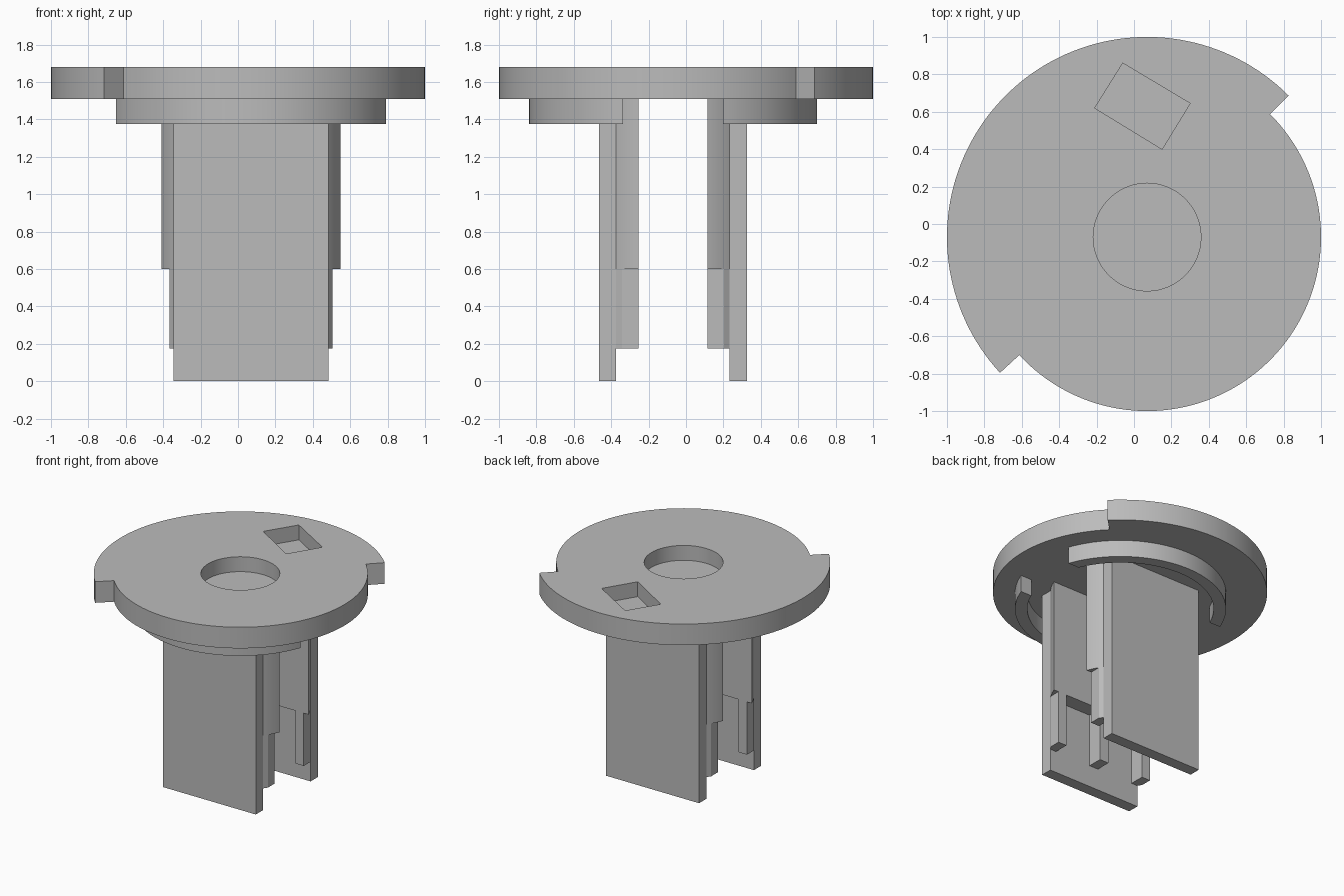
import bpy, bmesh
from math import sin, cos, radians, sqrt, asin, degrees

cube = bpy.data.objects.get("Cube")
if cube:
    bpy.data.objects.remove(cube, do_unlink=True)

CX, CY = 0.07, -0.07          # turning axis of the part
TOP, UNDER = 1.68, 1.51       # cap faces

grey = bpy.data.materials.new("plain grey")
grey.use_nodes = True
colour = (0.5, 0.5, 0.5, 1)
grey.diffuse_color = colour
grey.node_tree.nodes["Principled BSDF"].inputs["Base Color"].default_value = colour


def arc(r, a0, a1, steps):
    """Points on an arc about the axis, angles in degrees."""
    angles = [radians(a0 + (a1 - a0) * i / steps) for i in range(steps + 1)]
    return [(r * cos(a), r * sin(a)) for a in angles]


def prism(name, outline, z0, z1):
    """Extrude a flat outline, given about the axis, from z0 to z1."""
    bm = bmesh.new()
    face = bm.faces.new([bm.verts.new((CX + x, CY + y, z0)) for x, y in outline])
    new = bmesh.ops.extrude_face_region(bm, geom=[face])["geom"]
    bmesh.ops.translate(bm, vec=(0, 0, z1 - z0),
                        verts=[v for v in new if isinstance(v, bmesh.types.BMVert)])
    bmesh.ops.recalc_face_normals(bm, faces=bm.faces)
    mesh = bpy.data.meshes.new(name)
    bm.to_mesh(mesh)
    bm.free()
    mesh.materials.append(grey)
    obj = bpy.data.objects.new(name, mesh)
    bpy.context.collection.objects.link(obj)
    return obj


def activate(obj):
    bpy.ops.object.select_all(action='DESELECT')
    obj.select_set(True)
    bpy.context.view_layer.objects.active = obj


def smooth(obj):
    activate(obj)
    bpy.ops.object.shade_smooth_by_angle(angle=radians(25))


def cut(obj, cutter):
    cutter.hide_render = True
    mod = obj.modifiers.new("pocket", 'BOOLEAN')
    mod.operation, mod.solver, mod.object = 'DIFFERENCE', 'EXACT', cutter
    activate(obj)
    bpy.ops.object.modifier_apply(modifier=mod.name)
    bpy.data.objects.remove(cutter, do_unlink=True)


# Cap: two half discs of different radius, with round and square blind pockets
cap = prism("cap", arc(1.07, 45, 222.7, 80) + arc(0.93, 222.7, 405, 80), UNDER, TOP)
cut(cap, prism("round_pocket", arc(0.288, 0, 354, 59), TOP - 0.12, TOP + 0.1))
corners = [(-0.21, 0.62), (0.15, 0.40), (0.30, 0.645), (-0.06, 0.86)]
cut(cap, prism("square_pocket", [(x - CX, y - CY) for x, y in corners],
               TOP - 0.12, TOP + 0.1))
smooth(cap)

# Leg dimensions measured outward from the axis
INNER, PLATE_IN, PLATE_OUT = 0.185, 0.303, 0.395
R = 0.513
HALF = sqrt(R * R - PLATE_IN ** 2)
FOOT_X = 0.435
FOOT_Y = sqrt(R * R - FOOT_X ** 2)
RING_OUT, RING_IN, RING_CUT = 0.77, 0.68, 0.268


def end_angle(r, y):
    return degrees(asin(y / r))


for side, s in (("front", -1), ("back", 1)):
    def part(name, outline, z0, z1):
        return prism(f"{side}_{name}", [(x, s * y) for x, y in outline], z0, z1)

    # Flat outer plate
    part("plate", [(-HALF, PLATE_IN), (HALF, PLATE_IN),
                   (HALF, PLATE_OUT), (-HALF, PLATE_OUT)], 0, UNDER)

    # Upper block with rounded flanks
    a0, a1 = end_angle(R, INNER), end_angle(R, PLATE_IN)
    smooth(part("block", arc(R, a0, a1, 8) + arc(R, 180 - a1, 180 - a0, 8), 0.6, UNDER))

    # Three ribs under the block
    part("middle_rib", [(-0.04, INNER), (0.04, INNER),
                        (0.04, PLATE_IN), (-0.04, PLATE_IN)], 0.175, 0.6)
    for hand, m in (("left", 1), ("right", -1)):
        rib = [(0.36, INNER), (FOOT_X, INNER), (FOOT_X, FOOT_Y),
               (HALF, PLATE_IN), (0.36, PLATE_IN)]
        part(f"{hand}_rib", [(m * x, y) for x, y in rib], 0.175, 0.6)

    # Curved rim under the cap, ends cut square
    b, c = end_angle(RING_OUT, RING_CUT), end_angle(RING_IN, RING_CUT)
    smooth(part("rim", arc(RING_OUT, b, 180 - b, 48) + arc(RING_IN, 180 - c, c, 48),
                1.375, UNDER))
